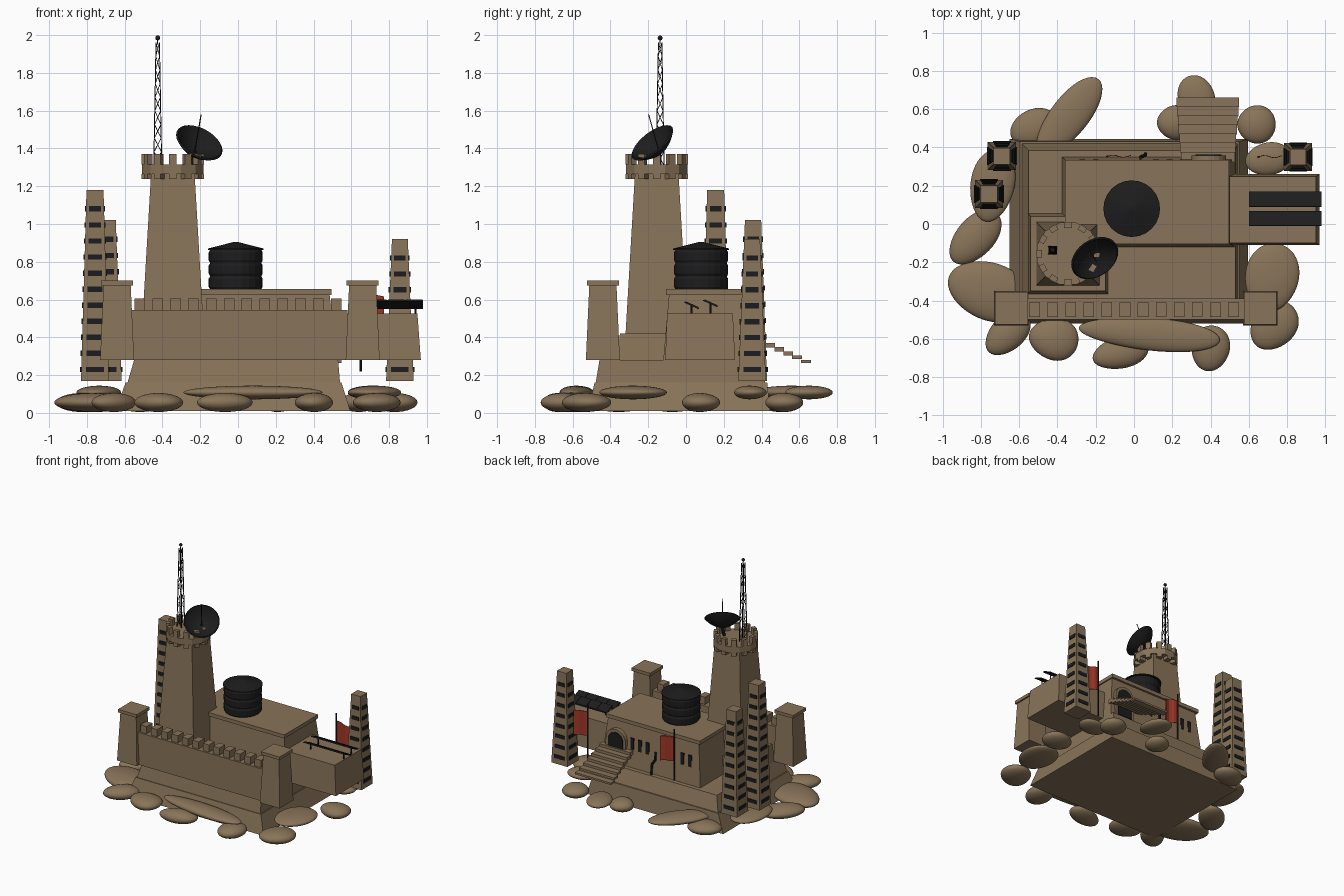
import bpy, bmesh, math, random
from mathutils import Vector, Matrix

if "Cube" in bpy.data.objects:
    bpy.data.objects.remove(bpy.data.objects["Cube"])

random.seed(4)

def mat(name, col):
    m = bpy.data.materials.new(name)
    m.diffuse_color = (*col, 1)
    m.use_nodes = True
    m.node_tree.nodes["Principled BSDF"].inputs["Base Color"].default_value = m.diffuse_color
    return m

SAND = mat("sandstone", (0.25, 0.175, 0.10))
BLACK = mat("black_metal", (0.012, 0.012, 0.013))
RED = mat("red_cloth", (0.36, 0.04, 0.022))

def finish(name, bm, m, smooth=False):
    bmesh.ops.recalc_face_normals(bm, faces=bm.faces)
    me = bpy.data.meshes.new(name)
    bm.to_mesh(me)
    bm.free()
    me.materials.append(m)
    ob = bpy.data.objects.new(name, me)
    bpy.context.collection.objects.link(ob)
    if smooth:
        bpy.context.view_layer.objects.active = ob
        ob.select_set(True)
        bpy.ops.object.shade_smooth_by_angle(angle=math.radians(40))
        ob.select_set(False)
    return ob

def frustum(bm, bot, top, z0, z1, M=Matrix()):
    """Box between two rectangles (x0, x1, y0, y1)."""
    vs = []
    for (a, b, c, d), z in ((bot, z0), (top, z1)):
        vs += [bm.verts.new(M @ Vector(p)) for p in ((a, c, z), (b, c, z), (b, d, z), (a, d, z))]
    for f in ((3, 2, 1, 0), (4, 5, 6, 7), (0, 1, 5, 4), (1, 2, 6, 5), (2, 3, 7, 6), (3, 0, 4, 7)):
        bm.faces.new([vs[i] for i in f])

def box(bm, x0, x1, y0, y1, z0, z1, M=Matrix()):
    frustum(bm, (x0, x1, y0, y1), (x0, x1, y0, y1), z0, z1, M)

def sq(x, y, h):
    return (x - h, x + h, y - h, y + h)

def rod(bm, a, b, r, n=6):
    a, b = Vector(a), Vector(b)
    M = Matrix.Translation((a + b) / 2) @ (b - a).to_track_quat('Z', 'Y').to_matrix().to_4x4()
    bmesh.ops.create_cone(bm, cap_ends=True, segments=n, radius1=r, radius2=r, depth=(b - a).length, matrix=M)

def lathe(bm, prof, n, M=Matrix()):
    rings = []
    for r, z in prof:
        rings.append([bm.verts.new(M @ Vector((r * math.cos(2 * math.pi * i / n), r * math.sin(2 * math.pi * i / n), z)))
                      for i in range(n)])
    for p, q in zip(rings, rings[1:]):
        for i in range(n):
            bm.faces.new((p[i], p[(i + 1) % n], q[(i + 1) % n], q[i]))
    bm.faces.new(rings[0])
    bm.faces.new(rings[-1])

# stepped foundation
bm = bmesh.new()
frustum(bm, (-.65, .595, -.52, .445), (-.595, .548, -.484, .43), .01, .16)
frustum(bm, (-.585, .54, -.478, .42), (-.55, .53, -.458, .385), .16, .28)
finish("foundation", bm, SAND)

# front wall with merlons
bm = bmesh.new()
box(bm, -.56, .58, -.5, -.39, .28, .545)
for i in range(12):
    x = -.52 + i * 1.04 / 11
    box(bm, x - .028, x + .028, -.485, -.41, .545, .605)
finish("front_wall", bm, SAND)

# corner towers
for x, side in ((-.64, "left"), (.66, "right")):
    bm = bmesh.new()
    frustum(bm, sq(x, -.44, .09), sq(x, -.44, .072), .28, .675)
    box(bm, *sq(x, -.44, .085), .675, .70)
    finish(side + "_corner_tower", bm, SAND)

# main building and roof
bm = bmesh.new()
frustum(bm, (-.375, .525, -.12, .35), (-.34, .485, -.09, .318), .28, .625)
box(bm, -.36, .495, -.105, .335, .625, .655)
finish("main_building", bm, SAND)

# side annex
bm = bmesh.new()
frustum(bm, (.50, .968, -.11, .26), (.50, .95, -.1, .248), .28, .525)
finish("annex", bm, SAND)

# watch tower with footing, platform and crown
TX, TY = -.345, -.155
bm = bmesh.new()
frustum(bm, sq(TX, TY, .21), sq(TX, TY, .195), .28, .42)
frustum(bm, sq(TX, TY, .165), sq(TX, TY, .115), .42, 1.27)
T = Matrix.Translation((TX, TY, 0))
lathe(bm, [(.168, 1.265), (.168, 1.315)], 12, T @ Matrix.Rotation(math.pi / 12, 4, 'Z'))
for i in range(12):
    R = T @ Matrix.Rotation(i * math.pi / 6, 4, 'Z')
    box(bm, .135, .165, -.02, .02, 1.315, 1.37, R)
    box(bm, .09, .165, -.02, .02, 1.238, 1.266, R)
finish("watch_tower", bm, SAND)

# lattice mast
bm = bmesh.new()
MX, MY, Z0, Z1, N = -.425, -.137, 1.31, 1.96, 9
def leg(k, t):
    h = .021 - .012 * t
    sx, sy = ((-1, -1), (1, -1), (1, 1), (-1, 1))[k % 4]
    return (MX + sx * h, MY + sy * h, Z0 + (Z1 - Z0) * t)
for k in range(4):
    rod(bm, leg(k, 0), leg(k, 1), .0035, 4)
    for j in range(N):
        a, b = (k, k + 1) if j % 2 else (k + 1, k)
        rod(bm, leg(a, j / N), leg(b, (j + 1) / N), .002, 4)
rod(bm, (MX, MY, 1.95), (MX, MY, 1.98), .003)
bmesh.ops.create_uvsphere(bm, u_segments=12, v_segments=8, radius=.013, matrix=Matrix.Translation((MX, MY, 1.985)))
finish("lattice_mast", bm, BLACK)

# dish antenna
bm = bmesh.new()
C = Vector((-.205, -.178, 1.43))
axis = Vector((.4, -.57, .72)).normalized()
D = Matrix.Translation(C) @ axis.to_track_quat('Z', 'Y').to_matrix().to_4x4()
out = [(.134 * s, -.07 * (1 - s * s)) for s in (.08, .3, .5, .7, .85, 1)]
inn = [(.126 * s, .006 - .066 * (1 - s * s)) for s in (1, .85, .7, .5, .3, .08)]
lathe(bm, out + inn, 28, D)
finish("dish", bm, BLACK, True)
bm = bmesh.new()
rod(bm, C - axis * .06, (C.x + .01, C.y - .02, 1.58), .003)
rod(bm, C - axis * .06, (-.25, -.14, 1.31), .012, 8)
finish("dish_feed_and_mount", bm, BLACK)

# ribbed water tank
bm = bmesh.new()
prof = []
for i in range(3):
    z = .655 + i * .07
    prof += [(.136, z), (.143, z + .012), (.143, z + .055), (.136, z + .067)]
prof += [(.148, .862), (.148, .87), (.01, .905)]
lathe(bm, prof, 24, Matrix.Translation((-.012, .08, 0)))
finish("water_tank", bm, BLACK)

# tilted solar panels
bm = bmesh.new()
for y, z in ((.03, .57), (.13, .58)):
    P = Matrix.Translation((.79, y, z)) @ Matrix.Rotation(-.42, 4, 'X')
    box(bm, -.19, .19, -.042, .042, -.004, .002, P)
    for i in range(4):
        x = -.143 + i * .0953
        box(bm, x - .044, x + .044, -.038, .038, .002, .006, P)
    for x in (.64, .94):
        rod(bm, (x, y, .52), (x, y, z), .005)
finish("solar_panels", bm, BLACK)

# tapered pylons with dark louvres
for x, y, top, hb, ht, n, nm in ((-.757, .157, 1.18, .074, .045, 11, "tall"), (-.69, .355, 1.02, .074, .043, 9, "middle"),
                                 (.857, .35, .92, .073, .042, 8, "short")):
    bm = bmesh.new()
    frustum(bm, sq(x, y, hb), sq(x, y, ht), .17, top)
    finish(nm + "_pylon", bm, SAND)
    bm = bmesh.new()
    for i in range(n):
        z = .23 + i * (top - .1 - .23) / (n - 1)
        h = hb + (ht - hb) * (z - .17) / (top - .17)
        o, w = h + .006, h * .65
        box(bm, x - o, x + o, y - w, y + w, z - .014, z + .014)
        box(bm, x - w, x + w, y - o, y + o, z - .014, z + .014)
    finish(nm + "_pylon_louvres", bm, BLACK)

# back stairs, widening downwards
bm = bmesh.new()
for i in range(7):
    w = .14 + i * .004
    y = .325 + i * .0475
    box(bm, .385 - w, .385 + w, y, y + .052, .385 - i * .02, .405 - i * .0225 + .01)
finish("back_stairs", bm, SAND)

# arched door and frame
def arch(name, w, y0, y1, z0, zs, m):
    bm = bmesh.new()
    pts = [(-w, z0), (w, z0)] + [(w * math.cos(a * math.pi / 10), zs + w * math.sin(a * math.pi / 10)) for a in range(11)]
    f = bm.faces.new([bm.verts.new((.39 + x, y0, z)) for x, z in pts])
    r = bmesh.ops.extrude_face_region(bm, geom=[f])
    bmesh.ops.translate(bm, vec=(0, y1 - y0, 0), verts=[v for v in r['geom'] if isinstance(v, bmesh.types.BMVert)])
    finish(name, bm, m)
arch("door_frame", .09, .31, .358, .3, .47, SAND)
arch("door", .068, .355, .363, .3, .47, BLACK)

# slit windows and drain pipe on the back wall
bm = bmesh.new()
for x in (.255, .185, .115, -.2, -.27):
    box(bm, x - .015, x + .015, .32, .338, .42, .515)
finish("slit_windows", bm, BLACK)
bm = bmesh.new()
path = [(.035, .345, .46), (.035, .35, .40), (.06, .36, .36), (.06, .365, .28)]
for a, b in zip(path, path[1:]):
    rod(bm, a, b, .009, 8)
finish("drain_pipe", bm, BLACK)

# flags on poles
for x, y, nm in ((-.14, .352, "wall"), (.65, .35, "annex")):
    bm = bmesh.new()
    rod(bm, (x, y, .22), (x, y, .70), .006, 8)
    finish(nm + "_flag_pole", bm, BLACK)
    bm = bmesh.new()
    for i in range(6):
        a, b = x + .004 + i * .02, x + .004 + (i + 1) * .02
        ya, yb = (y + .006 * math.sin(j * 1.2) for j in (i, i + 1))
        s = .004 * i
        bm.faces.new([bm.verts.new(p) for p in ((a, ya, .44 - s), (b, yb, .436 - s), (b, yb, .636 - s), (a, ya, .64 - s))])
    bmesh.ops.remove_doubles(bm, verts=bm.verts, dist=.0005)
    bmesh.ops.solidify(bm, geom=bm.faces[:], thickness=.004)
    finish(nm + "_flag", bm, RED)

# flattened boulders: x, y, long radius, short radius, turn, upper tier
rocks = [(-.76, -.35, .22, .15, -20, 0), (-.83, -.07, .17, .1, 48, 0), (-.74, .2, .19, .115, 80, 1),
         (-.52, .5, .13, .1, 20, 0), (-.34, .56, .25, .1, 52, 1), (-.66, -.57, .14, .09, 45, 0),
         (-.42, -.6, .13, .11, -10, 0), (-.07, -.67, .15, .085, 15, 0), (.08, -.575, .37, .085, -5, 1),
         (.4, -.65, .12, .1, 80, 0), (.73, -.53, .14, .115, 50, 0), (.72, -.28, .18, .14, 80, 1),
         (.7, .34, .12, .085, 10, 1), (.64, .52, .1, .1, 0, 0), (.33, .65, .13, .095, 110, 1),
         (.21, .53, .09, .09, 0, 0), (.83, .08, .12, .1, 0, 0)]
for i, (x, y, a, b, t, up) in enumerate(rocks):
    bm = bmesh.new()
    bmesh.ops.create_icosphere(bm, subdivisions=4, radius=1)
    k = random.uniform(.05, .15)
    for v in bm.verts:
        p = v.co
        p.y *= 1 + k * p.x
        p.z *= 1 - k * p.y * .6
    cz, h = (.108, .036) if up else (.055, .05)
    bm.transform(Matrix.Translation((x, y, cz)) @ Matrix.Rotation(math.radians(t), 4, 'Z') @ Matrix.Diagonal((a, b, h, 1)))
    finish("boulder_%02d" % (i + 1), bm, SAND, True)
